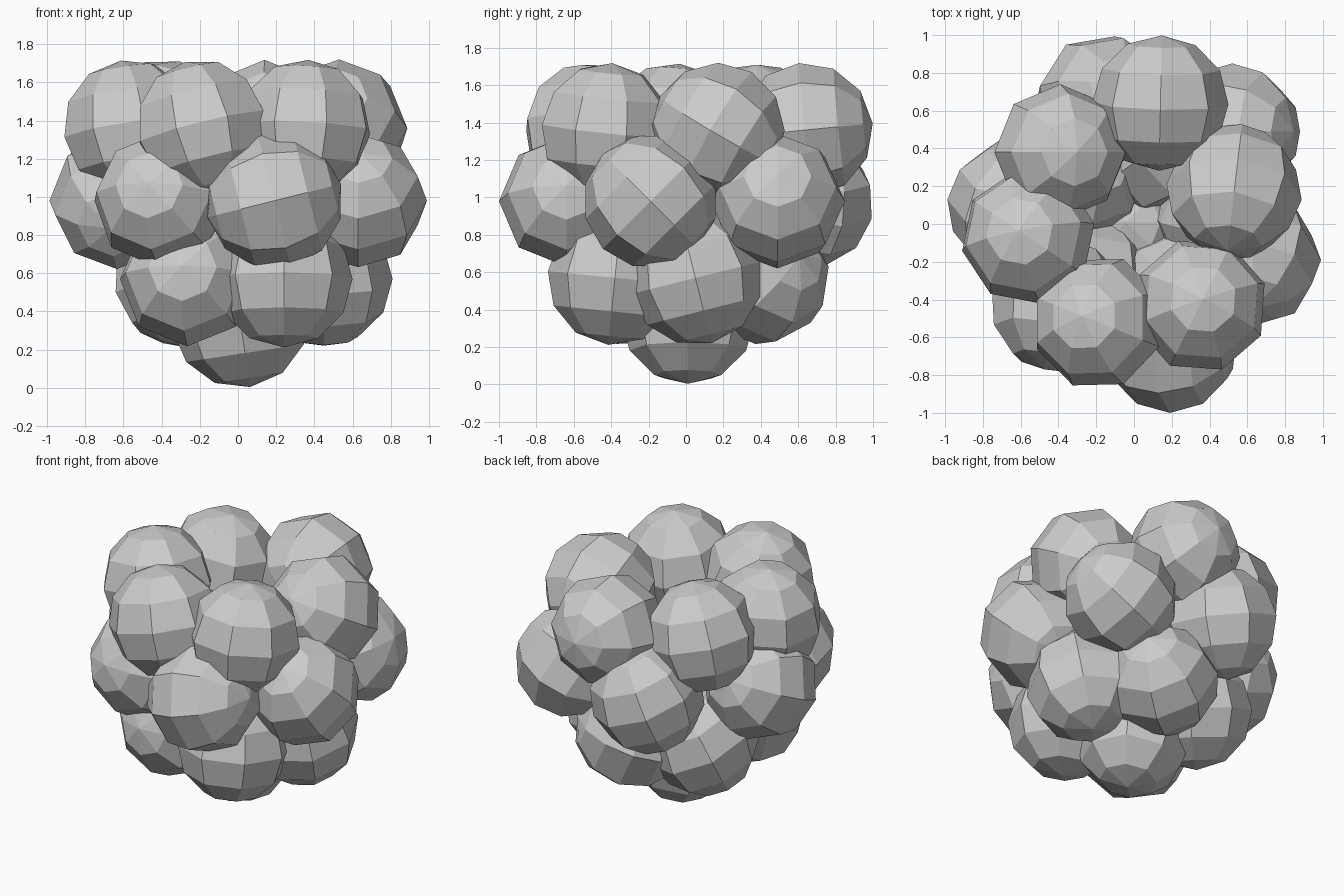
import bpy
from mathutils import Vector

R = 0.36

# each ball: centre x, y, then the direction its pole points
layers = {
    "bottom_ball": (0.36, [
        (0.01, 0.01, (-0.15, 0, 1)),
    ]),
    "lower_ring_ball": (0.57, [
        (0.45, 0.05, (0, -0.25, 1)),
        (0.12, 0.41, (0.7, 0.5, 0.3)),
        (-0.29, 0.24, (0.3, 0.3, 0.9)),
        (-0.26, -0.30, (-0.1, -1, 0.2)),
        (0.24, -0.38, (0, 0.1, 1)),
    ]),
    "middle_ring_ball": (0.98, [
        (0.63, -0.19, (0, 0.7, -0.7)),
        (0.52, 0.49, (0.85, 0, 0.4)),
        (-0.16, 0.65, (0.3, 0.2, 0.9)),
        (-0.63, 0.09, (0.1, 0.9, 0.4)),
        (-0.40, -0.43, (-0.2, -0.9, 0.25)),
        (0.19, -0.64, (1, 0, 0.25)),
    ]),
    "upper_ring_ball": (1.36, [
        (0.53, 0.17, (0.1, 0.85, -0.5)),
        (0.14, 0.64, (0.02, 1, 0.1)),
        (-0.39, 0.38, (0.25, 0, 1)),
        (-0.56, -0.07, (-0.15, 0.1, 1)),
        (-0.19, -0.52, (-0.25, 0.1, 1)),
        (0.35, -0.43, (0.05, 0.1, 1)),
    ]),
}

# stacked rings of low-poly balls, hollow in the middle
for name, (z, balls) in layers.items():
    for x, y, axis in balls:
        rot = Vector(axis).to_track_quat('Z', 'Y').to_euler()
        bpy.ops.mesh.primitive_uv_sphere_add(
            segments=8, ring_count=6, radius=R, location=(x, y, z), rotation=rot)
        bpy.context.object.name = name
